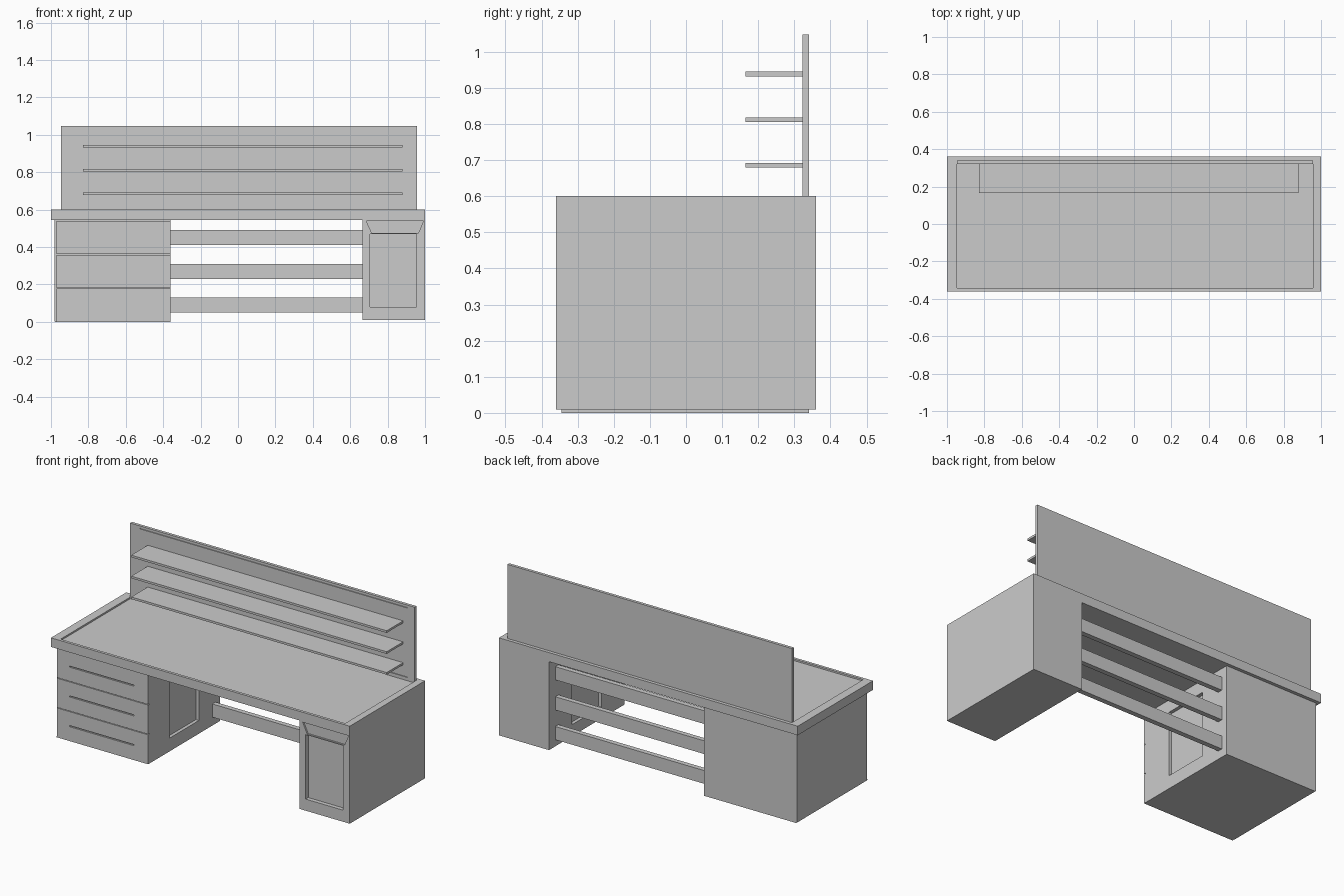
import bpy, bmesh

if "Cube" in bpy.data.objects:
    bpy.data.objects.remove(bpy.data.objects["Cube"])


def prism(name, pts, y0, y1):
    """Extrude an x-z outline from y0 to y1."""
    bm = bmesh.new()
    face = bm.faces.new([bm.verts.new((x, y0, z)) for x, z in pts])
    ext = bmesh.ops.extrude_face_region(bm, geom=[face])
    moved = [v for v in ext["geom"] if isinstance(v, bmesh.types.BMVert)]
    bmesh.ops.translate(bm, vec=(0, y1 - y0, 0), verts=moved)
    bmesh.ops.recalc_face_normals(bm, faces=bm.faces)
    mesh = bpy.data.meshes.new(name)
    bm.to_mesh(mesh)
    bm.free()
    ob = bpy.data.objects.new(name, mesh)
    bpy.context.collection.objects.link(ob)
    return ob


def box(name, x, y, z):
    return prism(name, [(x[0], z[0]), (x[1], z[0]), (x[1], z[1]), (x[0], z[1])], *y)


def carve(ob, cutter):
    """Cut a recess and discard the cutter."""
    mod = ob.modifiers.new("recess", "BOOLEAN")
    mod.operation, mod.solver, mod.object = "DIFFERENCE", "EXACT", cutter
    bpy.context.view_layer.objects.active = ob
    bpy.ops.object.modifier_apply(modifier=mod.name)
    bpy.data.objects.remove(cutter, do_unlink=True)


# Desktop with a shallow tray
desktop = box("desktop", (-1, 1), (-0.36, 0.36), (0.545, 0.60))
carve(desktop, box("cutter", (-0.947, 0.958), (-0.343, 0.34), (0.59, 0.7)))

# Back board with slim grooves at top and bottom
board = box("back_board", (-0.947, 0.957), (0.322, 0.34), (0.588, 1.048))
for z in (0.610, 1.030):
    carve(board, box("cutter", (-0.88, 0.91), (0.3, 0.327), (z, z + 0.007)))

# Shelves
for i, z in enumerate((0.679, 0.805, 0.932)):
    box(f"shelf_{i + 1}", (-0.83, 0.88), (0.165, 0.323), (z, z + 0.013))

# Left drawer cabinet, with a side panel facing the knee space
left = box("left_cabinet", (-0.98, -0.36), (-0.333, 0.34), (0.003, 0.546))
carve(left, box("cutter", (-0.38, -0.3), (-0.14, 0.14), (0.08, 0.47)))

# Drawer fronts with finger slots
for i in range(3):
    z = 0.002 + 0.18 * i
    drawer = box(f"drawer_{i + 1}", (-0.97, -0.36), (-0.345, -0.332), (z, z + 0.176))
    carve(drawer, box("cutter", (-0.885, -0.455), (-0.4, -0.337), (z + 0.085, z + 0.092)))
box("drawer_base", (-0.975, -0.36), (-0.345, 0.34), (0, 0.004))

# Right cupboard: door panel, side panel and tapered upper panel
right = box("right_cupboard", (0.665, 1), (-0.36, 0.36), (0.01, 0.5455))
carve(right, box("cutter", (0.705, 0.955), (-0.4, -0.335), (0.08, 0.47)))
carve(right, box("cutter", (0.6, 0.685), (-0.14, 0.14), (0.08, 0.47)))
carve(right, prism("cutter", [(0.715, 0.476), (0.965, 0.476), (0.992, 0.54), (0.685, 0.54)],
                   -0.4, -0.35))

# Rear rails between the cabinets
for i, z in enumerate((0.05, 0.23, 0.412)):
    box(f"rear_rail_{i + 1}", (-0.362, 0.667), (0.27, 0.30), (z, z + 0.08))
